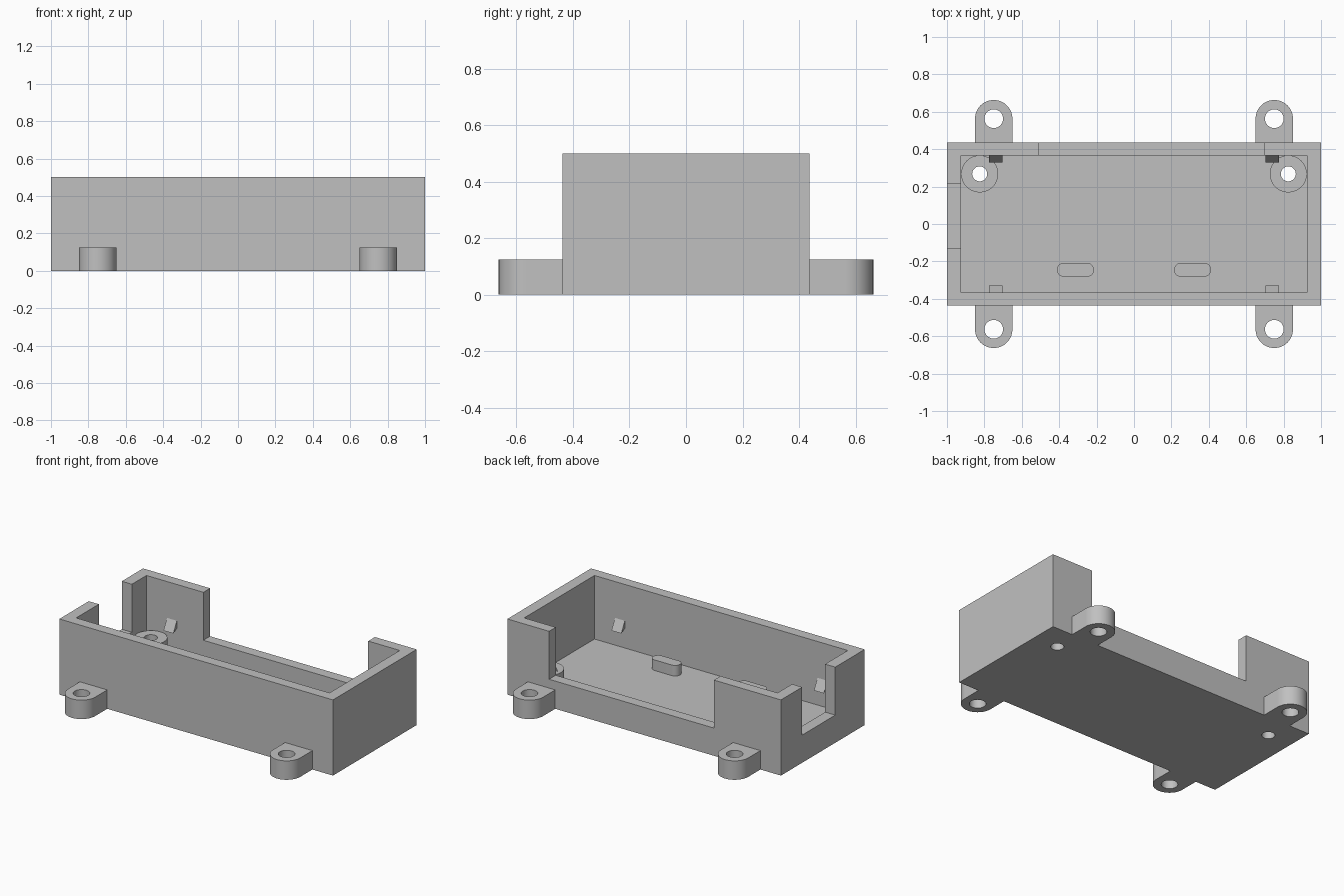
import bpy, bmesh, math
from mathutils import Vector

if "Cube" in bpy.data.objects:
    bpy.data.objects.remove(bpy.data.objects["Cube"])

grey = bpy.data.materials.new("light grey plastic")
grey.diffuse_color = (0.53, 0.53, 0.53, 1)
grey.use_nodes = True
grey.node_tree.nodes["Principled BSDF"].inputs["Base Color"].default_value = grey.diffuse_color

W, D, H = 1.0, 0.437, 0.5          # half width, half depth, height
IW, ID, FLOOR = 0.926, 0.367, 0.08  # inner half sizes, floor top
SILL = 0.183                        # bottom of the wall openings


def prism(name, pts, lo, hi, axis="z"):
    """Extrude a closed profile along z (x,y points) or along x (y,z points)."""
    place = (lambda p, t: (p[0], p[1], t)) if axis == "z" else (lambda p, t: (t, p[0], p[1]))
    bm = bmesh.new()
    face = bm.faces.new([bm.verts.new(place(p, lo)) for p in pts])
    ext = bmesh.ops.extrude_face_region(bm, geom=[face])
    move = Vector(place((0, 0), hi - lo))
    bmesh.ops.translate(bm, vec=move, verts=[v for v in ext["geom"] if isinstance(v, bmesh.types.BMVert)])
    bmesh.ops.recalc_face_normals(bm, faces=bm.faces)
    mesh = bpy.data.meshes.new(name)
    bm.to_mesh(mesh)
    bm.free()
    mesh.materials.append(grey)
    ob = bpy.data.objects.new(name, mesh)
    bpy.context.collection.objects.link(ob)
    return ob


def rect(x0, x1, y0, y1):
    return [(x0, y0), (x1, y0), (x1, y1), (x0, y1)]


def arc(cx, cy, r, a0=0, a1=360, n=48, closed=True):
    steps = n if closed else n + 1
    return [(cx + r * math.cos(math.radians(a0 + (a1 - a0) * i / n)),
             cy + r * math.sin(math.radians(a0 + (a1 - a0) * i / n))) for i in range(steps)]


def cut(ob, *cutters):
    """Subtract the cutters, bake the result and remove them."""
    for c in cutters:
        c.hide_render = True
        mod = ob.modifiers.new("cut", "BOOLEAN")
        mod.operation, mod.solver, mod.object = "DIFFERENCE", "EXACT", c
    deps = bpy.context.evaluated_depsgraph_get()
    deps.update()
    mesh = bpy.data.meshes.new_from_object(ob.evaluated_get(deps))
    ob.modifiers.clear()
    ob.data = mesh
    mesh.materials.clear()
    mesh.materials.append(grey)
    for c in cutters:
        bpy.data.objects.remove(c)


def smooth(ob):
    ob.data.shade_smooth()
    ob.data.set_sharp_from_angle(angle=math.radians(30))


# Open tray with a back opening, a left opening and two floor holes
tray = prism("tray", rect(-W, W, -D, D), 0, H)
cut(tray,
    prism("cavity", rect(-IW, IW, -ID, ID), FLOOR, 0.7),
    prism("back_opening", rect(-0.51, 0.695, 0.3, 0.6), SILL, 0.7),
    prism("left_opening", rect(-1.2, -0.85, -0.13, 0.215), SILL, 0.7),
    *[prism("floor_hole", arc(s * 0.825, 0.268, 0.04), -0.1, 0.3) for s in (-1, 1)])
smooth(tray)

for sx, side in ((-1, "left"), (1, "right")):
    # Screw post standing on the floor
    post = prism("screw_post_" + side, arc(sx * 0.825, 0.268, 0.099), FLOOR, 0.155)
    cut(post, prism("post_hole", arc(sx * 0.825, 0.268, 0.04), 0, 0.3))
    smooth(post)

    # Rounded support bar on the floor
    cx, cy, r = sx * 0.313, -0.245, 0.037
    pill = arc(cx + 0.062, cy, r, -90, 90, 16, False) + arc(cx - 0.062, cy, r, 90, 270, 16, False)
    smooth(prism("support_bar_" + side, pill, FLOOR, 0.15))

    for sy, end in ((-1, "front"), (1, "back")):
        # Mounting ear with a round end and a screw hole
        x, y = sx * 0.75, sy * 0.563
        rim = arc(x, y, 0.1, 0, sy * 180, 32, False)
        ear = prism(f"mounting_ear_{end}_{side}", rim + [(x - 0.1, sy * D), (x + 0.1, sy * D)], 0, 0.125)
        cut(ear, prism("ear_hole", arc(x, y, 0.05), -0.1, 0.3))
        smooth(ear)

        # Tilted snap clip on the inner wall
        wedge = [(sy * ID, 0.26), (sy * (ID - 0.037), 0.19), (sy * ID, 0.21)]
        prism(f"snap_clip_{end}_{side}", wedge, sx * 0.74 - 0.036, sx * 0.74 + 0.036, "x")
